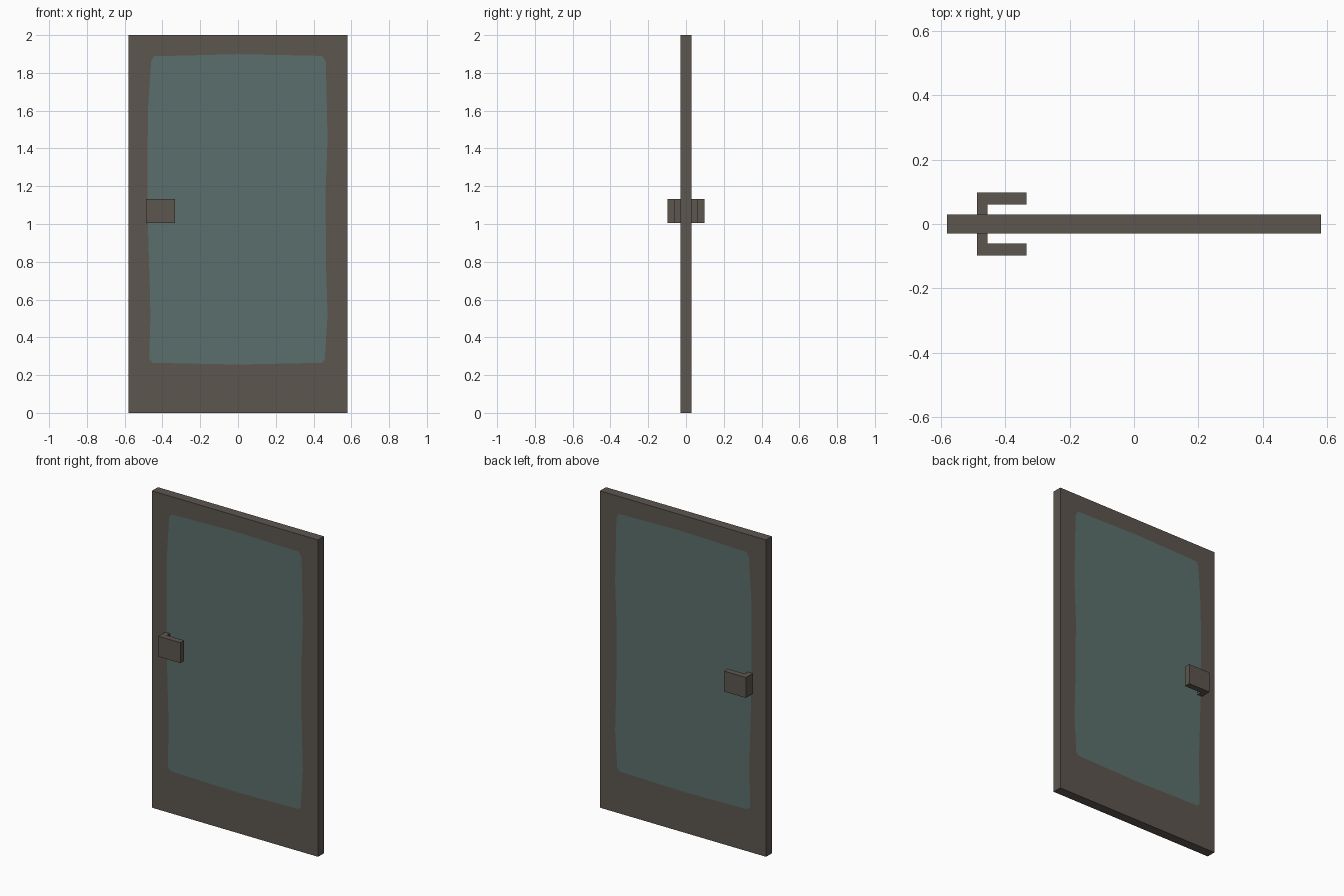
import bpy, bmesh

if "Cube" in bpy.data.objects:
    bpy.data.objects.remove(bpy.data.objects["Cube"])


def material(name, rgb):
    m = bpy.data.materials.new(name)
    m.diffuse_color = (*rgb, 1.0)
    m.use_nodes = True
    m.node_tree.nodes["Principled BSDF"].inputs["Base Color"].default_value = m.diffuse_color
    return m


FRAME = material("brown_frame", (0.109, 0.093, 0.080))
GLASS = material("grey_green_glass", (0.105, 0.159, 0.153))


def finish(name, bm, mats):
    bmesh.ops.recalc_face_normals(bm, faces=bm.faces[:])
    me = bpy.data.meshes.new(name)
    bm.to_mesh(me)
    bm.free()
    for m in mats:
        me.materials.append(m)
    ob = bpy.data.objects.new(name, me)
    bpy.context.collection.objects.link(ob)
    return ob


# Door slab: both faces cut by the hand-painted pane outline
W, T, H = 0.58, 0.03, 2.0
SLAB = [(-W, 0), (W, 0), (W, H), (-W, H)]
PANE = [(-0.45, 0.265), (0.0, 0.256), (0.445, 0.265), (0.46, 0.285),
        (0.474, 0.52), (0.467, 0.75), (0.463, 1.15), (0.474, 1.45),
        (0.465, 1.86), (0.445, 1.89), (0.0, 1.899), (-0.445, 1.888),
        (-0.46, 1.86), (-0.477, 1.6), (-0.48, 1.1), (-0.465, 0.6),
        (-0.464, 0.5), (-0.47, 0.285)]

bm = bmesh.new()
rims = []
for y in (-T, T):
    loops = []
    for pts in (SLAB, PANE):
        vs = [bm.verts.new((x, y, z)) for x, z in pts]
        es = [bm.edges.new((vs[i], vs[(i + 1) % len(vs)])) for i in range(len(vs))]
        loops.append((vs, es))
    bmesh.ops.triangle_fill(bm, edges=loops[0][1] + loops[1][1],
                            use_beauty=True, normal=(0, -1 if y < 0 else 1, 0))
    pane = bm.faces.new(loops[1][0])
    pane.material_index = 1
    rims.append(loops[0][0])
for i in range(4):
    j = (i + 1) % 4
    bm.faces.new((rims[0][i], rims[0][j], rims[1][j], rims[1][i]))
finish("door_panel", bm, [FRAME, GLASS])

# L-shaped handles, one on each side of the door
PROFILE = [(-0.487, T), (-0.487, 0.098), (-0.334, 0.098),
           (-0.334, 0.06), (-0.454, 0.06), (-0.454, T)]
for name, s in (("front_handle", -1), ("back_handle", 1)):
    bm = bmesh.new()
    base = bm.faces.new([bm.verts.new((x, s * y, 1.004)) for x, y in PROFILE])
    ext = bmesh.ops.extrude_face_region(bm, geom=[base], use_keep_orig=True)
    top = [v for v in ext["geom"] if isinstance(v, bmesh.types.BMVert)]
    bmesh.ops.translate(bm, verts=top, vec=(0, 0, 0.129))
    finish(name, bm, [FRAME])
